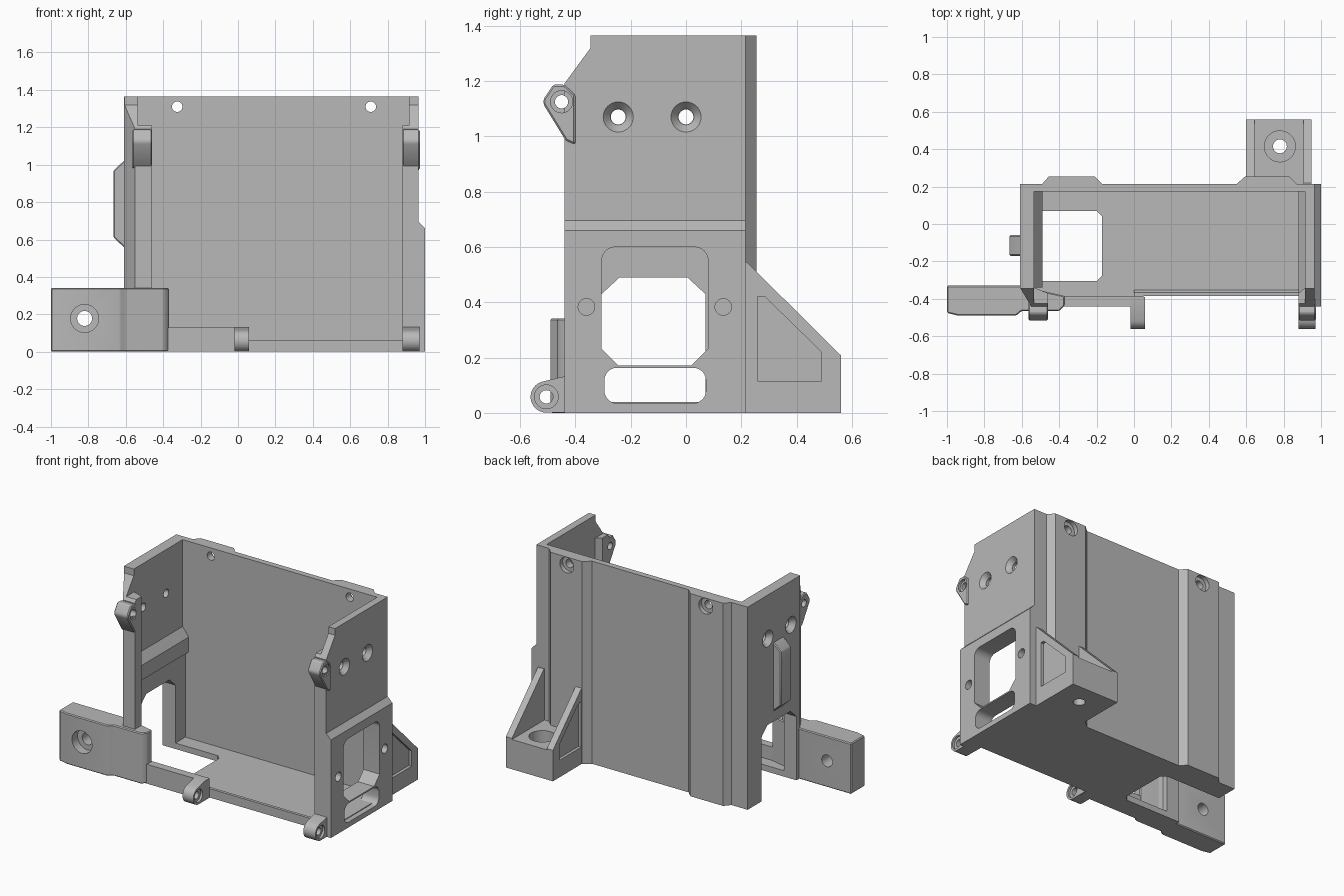
import bpy, bmesh, math
from mathutils import Vector

if "Cube" in bpy.data.objects:
    bpy.data.objects.remove(bpy.data.objects["Cube"], do_unlink=True)

GREY = (0.48, 0.48, 0.48, 1)
mat = bpy.data.materials.new("plain_grey")
mat.use_nodes = True
mat.diffuse_color = GREY
bsdf = next(n for n in mat.node_tree.nodes if n.type == 'BSDF_PRINCIPLED')
bsdf.inputs["Base Color"].default_value = GREY
bsdf.inputs["Roughness"].default_value = 0.6

TOP = 1.365
parts = []


def place(axis, p, d):
    """Profile plane is yz for x, xz for y, xy for z."""
    u, v = p
    return {'x': (d, u, v), 'y': (u, d, v), 'z': (u, v, d)}[axis]


def prism(name, axis, pts, a, b, scale=1.0, bevel=0.0, cutter=False):
    """Extrude a profile from a to b; the far end may be scaled."""
    mid = sum((Vector(p) for p in pts), Vector((0, 0))) / len(pts)
    bm = bmesh.new()
    near = [bm.verts.new(place(axis, p, a)) for p in pts]
    far = [bm.verts.new(place(axis, mid + (Vector(p) - mid) * scale, b)) for p in pts]
    bm.faces.new(near)
    bm.faces.new(far[::-1])
    n = len(pts)
    for i in range(n):
        j = (i + 1) % n
        bm.faces.new((near[j], near[i], far[i], far[j]))
    bmesh.ops.recalc_face_normals(bm, faces=bm.faces)
    if bevel:
        edges = [e for e in bm.edges if e.calc_face_angle(0) > 0.5]
        bmesh.ops.bevel(bm, geom=edges, offset=bevel, segments=1, affect='EDGES')
    me = bpy.data.meshes.new(name)
    bm.to_mesh(me)
    bm.free()
    me.materials.append(mat)
    ob = bpy.data.objects.new(name, me)
    bpy.context.collection.objects.link(ob)
    if cutter:
        ob.hide_render = True
    else:
        parts.append(ob)
    return ob


def rect(u0, v0, u1, v1):
    return [(u0, v0), (u1, v0), (u1, v1), (u0, v1)]


def arc(c, r, start, end, n):
    return [(c[0] + r * math.cos(math.radians(start + (end - start) * i / n)),
             c[1] + r * math.sin(math.radians(start + (end - start) * i / n)))
            for i in range(n + 1)]


def rounded(u0, v0, u1, v1, r, r_low=None, low_steps=6):
    rl = r if r_low is None else r_low
    return (arc((u1 - r, v1 - r), r, 0, 90, 6) + arc((u0 + r, v1 - r), r, 90, 180, 6)
            + arc((u0 + rl, v0 + rl), rl, 180, 270, low_steps)
            + arc((u1 - rl, v0 + rl), rl, 270, 360, low_steps))


def cut(targets, axis, pts, a, b, scale=1.0):
    tool = prism("cutter", axis, pts, a, b, scale, cutter=True)
    for ob in targets:
        mod = ob.modifiers.new("cut", 'BOOLEAN')
        mod.operation, mod.solver, mod.object = 'DIFFERENCE', 'EXACT', tool
        dg = bpy.context.evaluated_depsgraph_get()
        me = bpy.data.meshes.new_from_object(ob.evaluated_get(dg))
        ob.modifiers.clear()
        ob.data = me
    bpy.data.objects.remove(tool, do_unlink=True)


def drill(targets, axis, c, r, a, b, scale=1.0):
    cut(targets, axis, arc(c, r, 0, 360, 32)[:-1], a, b, scale)


# Back wall with two raised full-height pads
back = prism("back_wall", 'z', [
    (-0.61, 0.175), (0.965, 0.175), (0.965, 0.215), (0.87, 0.215), (0.83, 0.255),
    (0.595, 0.255), (0.55, 0.215), (-0.17, 0.215), (-0.21, 0.255), (-0.455, 0.255),
    (-0.49, 0.215), (-0.61, 0.215)], 0, TOP)
for x in (-0.325, 0.71):
    drill([back], 'y', (x, 1.31), 0.028, 0.1, 0.3)
    drill([back], 'y', (x, 1.31), 0.052, 0.225, 0.3)

# Side walls, each with a front post
left_section = [(-0.61, 0.2), (-0.61, -0.34), (-0.55, -0.44), (-0.46, -0.44),
                (-0.46, -0.37), (-0.535, -0.34), (-0.535, 0.2)]
right_section = [(0.965, 0.2), (0.965, -0.44), (0.88, -0.44), (0.88, -0.37),
                 (0.915, -0.34), (0.915, 0.2)]
right_wall = prism("right_side_wall", 'z', left_section, 0, TOP)
left_wall = prism("left_side_wall", 'z', right_section, 0, TOP)
walls = [right_wall, left_wall]
cut(walls, 'x', [(-0.6, 1.19), (-0.44, 1.19), (-0.345, 1.32), (-0.345, 1.5), (-0.6, 1.5)], -2, 2)
# The posts stop short of the top of the walls
cut([right_wall], 'y', rect(-0.535, 1.21, -0.4, 1.5), -0.6, -0.34)
cut([left_wall], 'y', rect(0.8, 1.21, 0.915, 1.5), -0.6, -0.34)

# Thicker lower halves of the side walls
left_lower = prism("left_lower_wall", 'y', [
    (0.88, 0), (1.0, 0), (1.0, 0.66), (0.965, 0.695), (0.915, 0.695), (0.88, 0.66)],
    -0.44, 0.215)
right_lower = prism("right_lower_wall", 'y', [
    (-0.61, 0), (-0.515, 0), (-0.515, 0.6), (-0.49, 0.62), (-0.49, 0.72),
    (-0.535, 0.78), (-0.61, 0.78)], -0.34, 0.2)

# Countersunk screw holes high on both walls
for y in (-0.245, 0.0):
    drill(walls, 'x', (y, 1.07), 0.027, -2, 2)
    drill([left_wall], 'x', (y, 1.07), 0.057, 0.968, 0.935, 0.5)
    drill([right_wall], 'x', (y, 1.07), 0.057, -0.613, -0.575, 0.5)

# Window, slot and blind holes in one wall
near_side = [left_wall, left_lower]
cut(near_side, 'x', rounded(-0.305, 0.172, 0.08, 0.6, 0.05, 0.06, 1), 0.8, 1.1)
cut(near_side, 'x', rounded(-0.295, 0.035, 0.072, 0.163, 0.045), 0.8, 1.1)
for y in (-0.36, 0.135):
    drill(near_side, 'x', (y, 0.383), 0.03, 0.92, 1.1)

# Arched opening in the other wall
cut([right_wall, right_lower], 'x', [
    (-0.305, -0.1), (0.07, -0.1), (0.07, 0.43), (0.005, 0.49), (-0.24, 0.49),
    (-0.305, 0.43)], -0.8, -0.4)

# Floor with a rectangular cut-out
floor = prism("floor", 'z', rect(-0.61, -0.385, 0.965, 0.2), 0, 0.04)
cut([floor], 'z', [(-0.8, -0.305), (-0.2, -0.305), (-0.17, -0.275), (-0.17, 0.04),
                   (-0.2, 0.07), (-0.8, 0.07)], -0.1, 0.1)
prism("floor_front_lip", 'x', [(-0.385, 0), (-0.385, 0.06), (-0.365, 0.06), (-0.345, 0.03),
                               (-0.345, 0)], 0.0, 0.9)
prism("front_rail", 'x', rect(-0.44, 0, -0.385, 0.13), -0.42, 0.05)
prism("rail_foot", 'z', rect(-0.45, -0.43, 0.05, -0.37), 0, 0.04)

# Rounded hinge lugs along the bottom front
LOW = (-0.505, 0.058)
for name, x0, x1 in (("middle_hinge_lug", -0.02, 0.06), ("left_hinge_lug", 0.88, 0.97)):
    lug = prism(name, 'x', arc(LOW, 0.057, 100, 270, 16)
                + [(-0.39, 0.001), (-0.39, 0.132), (-0.44, 0.132)], x0, x1)
    drill([lug], 'x', LOW, 0.024, -2, 2)
    drill([lug], 'x', LOW, 0.043, x1 - 0.015, x1 + 0.1)

# Upper hinge lugs on the front posts
HIGH = (-0.45, 1.125)
for name, x0, x1, post in (("upper_right_lug", -0.565, -0.46, right_wall),
                           ("upper_left_lug", 0.88, 0.972, left_wall)):
    lug = prism(name, 'x', [(-0.4, 0.97), (-0.435, 0.985), (-0.515, 1.115), (-0.515, 1.135),
                            (-0.48, 1.187), (-0.44, 1.187), (-0.4, 1.15)], x0, x1, bevel=0.006)
    drill([lug, post], 'x', HIGH, 0.024, x0 - 0.1, x1 + 0.1)
    drill([lug], 'x', HIGH, 0.04, x1 - 0.015, x1 + 0.1)

# Vertical rib on the outside of the wall
prism("side_rib", 'y', [(-0.6, 1.03), (-0.665, 0.97), (-0.665, 0.61), (-0.6, 0.55)],
      -0.17, -0.06, bevel=0.006)

# Mounting arm reaching sideways
arm = prism("mounting_arm", 'z', [
    (-1.0, -0.33), (-1.0, -0.475), (-0.94, -0.49), (-0.63, -0.49), (-0.6, -0.465),
    (-0.4, -0.465), (-0.37, -0.435), (-0.37, -0.385), (-0.61, -0.33)], 0, 0.342, bevel=0.006)
drill([arm], 'y', (-0.82, 0.178), 0.04, -0.6, -0.2)
drill([arm], 'y', (-0.82, 0.178), 0.075, -0.6, -0.43)

# Rear foot with two gussets
foot = prism("rear_foot", 'z', rect(0.6, 0.2, 0.95, 0.56), 0, 0.2)
drill([foot], 'z', (0.78, 0.415), 0.037, -0.1, 0.5)
drill([foot], 'z', (0.78, 0.415), 0.083, 0.1, 0.5)
side = [(0.2, 0), (0.56, 0), (0.56, 0.208), (0.22, 0.545), (0.2, 0.545)]
pocket = [(0.258, 0.115), (0.49, 0.115), (0.49, 0.22), (0.285, 0.42), (0.258, 0.42)]
for name, x0, x1, outer in (("inner_gusset", 0.6, 0.645, 0.6), ("outer_gusset", 0.905, 0.95, 0.95)):
    gusset = prism(name, 'x', side, x0, x1)
    cut([gusset, foot], 'x', pocket, outer - 0.02, outer + 0.02)

# Smooth the round surfaces and keep the edges crisp
bpy.ops.object.select_all(action='DESELECT')
for ob in parts:
    ob.select_set(True)
bpy.context.view_layer.objects.active = parts[0]
bpy.ops.object.shade_smooth_by_angle(angle=math.radians(25))
